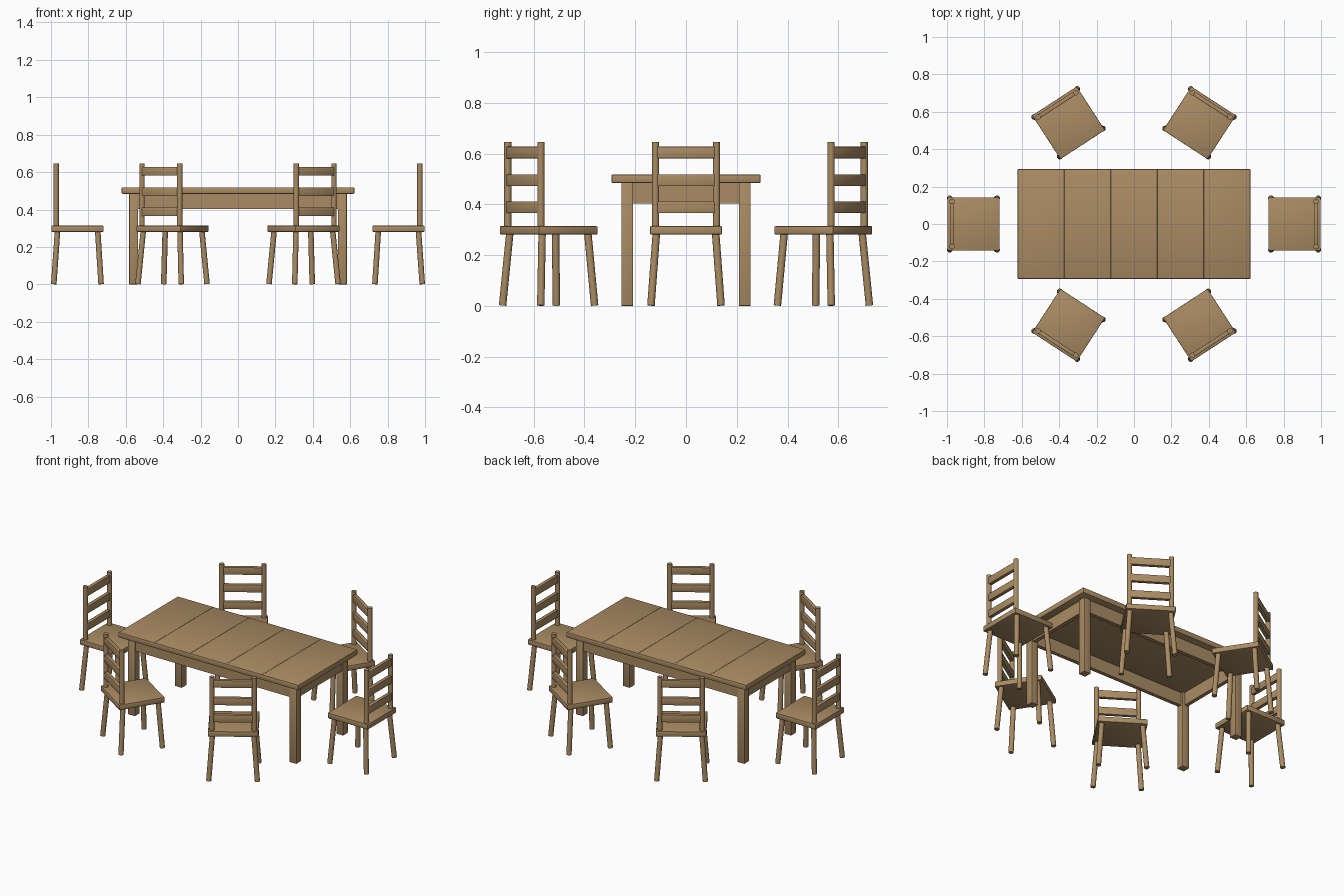
import bpy, bmesh, math
from mathutils import Matrix, Vector

cube = bpy.data.objects.get("Cube")
if cube:
    bpy.data.objects.remove(cube, do_unlink=True)

wood = bpy.data.materials.new("brown_wood")
wood.use_nodes = True
color = (0.40, 0.26, 0.125, 1)
wood.diffuse_color = color
bsdf = next(n for n in wood.node_tree.nodes if n.type == "BSDF_PRINCIPLED")
bsdf.inputs["Base Color"].default_value = color
bsdf.inputs["Roughness"].default_value = 0.8


def finish(bm, name):
    mesh = bpy.data.meshes.new(name)
    bmesh.ops.recalc_face_normals(bm, faces=bm.faces[:])
    bm.to_mesh(mesh)
    bm.free()
    mesh.materials.append(wood)
    mesh.shade_smooth()
    mesh.set_sharp_from_angle(angle=math.radians(30))
    return mesh


def box_bm(lo, hi, bevel=0.0):
    lo, hi = Vector(lo), Vector(hi)
    bm = bmesh.new()
    bmesh.ops.create_cube(bm, size=1)
    bmesh.ops.scale(bm, vec=hi - lo, verts=bm.verts[:])
    bmesh.ops.translate(bm, vec=(lo + hi) / 2, verts=bm.verts[:])
    if bevel:
        bmesh.ops.bevel(bm, geom=bm.edges[:], offset=bevel, segments=2,
                        profile=0.5, affect="EDGES")
    return bm


def box(name, lo, hi, bevel=0.0):
    return finish(box_bm(lo, hi, bevel), name)


def rod(name, start, end, radius):
    start, end = Vector(start), Vector(end)
    axis = end - start
    turn = axis.to_track_quat("Z", "Y").to_matrix().to_4x4()
    bm = bmesh.new()
    bmesh.ops.create_cone(bm, cap_ends=True, segments=16, radius1=radius,
                          radius2=radius, depth=axis.length,
                          matrix=Matrix.Translation((start + end) / 2) @ turn)
    return finish(bm, name)


def place(mesh, name, matrix=Matrix()):
    obj = bpy.data.objects.new(name, mesh)
    bpy.context.collection.objects.link(obj)
    obj.matrix_world = matrix


# Table top with shallow grooves between five boards
half_x, half_y, top = 0.622, 0.294, 0.518
bm = box_bm((-half_x, -half_y, 0.484), (half_x, half_y, top), 0.005)
for i in range(1, 5):
    seam = -half_x + i * 2 * half_x / 5
    for offset in (-0.001, 0, 0.001):
        bmesh.ops.bisect_plane(bm, geom=bm.verts[:] + bm.edges[:] + bm.faces[:],
                               plane_co=(seam + offset, 0, 0), plane_no=(1, 0, 0))
    for v in bm.verts:
        if abs(v.co.x - seam) < 0.0002 and v.co.z > top - 0.001:
            v.co.z -= 0.002
place(finish(bm, "table_top"), "table_top")

# Table legs and aprons
leg_x, leg_y, leg_w = 0.582, 0.255, 0.047
for sx, side in ((-1, "right"), (1, "left")):
    for sy, end in ((-1, "front"), (1, "back")):
        xs = sorted((sx * leg_x, sx * (leg_x - leg_w)))
        ys = sorted((sy * leg_y, sy * (leg_y - leg_w)))
        name = f"table_leg_{end}_{side}"
        place(box(name, (xs[0], ys[0], 0), (xs[1], ys[1], 0.484), 0.002), name)
inset, thick = 0.008, 0.024
for s, end, side in ((-1, "front", "right"), (1, "back", "left")):
    ys = sorted((s * (leg_y - inset), s * (leg_y - inset - thick)))
    xs = sorted((s * (leg_x - inset), s * (leg_x - inset - thick)))
    inner_x, inner_y = leg_x - leg_w, leg_y - leg_w
    place(box("apron", (-inner_x, ys[0], 0.403), (inner_x, ys[1], 0.484)), "apron_" + end)
    place(box("apron", (xs[0], -inner_y, 0.403), (xs[1], inner_y, 0.484)), "apron_" + side)

# Chair parts, facing +x
chair = {"seat": box("seat", (-0.139, -0.142, 0.281), (0.139, 0.142, 0.314), 0.004)}
for sy, side in ((-1, "right"), (1, "left")):
    for foot, knee, end in ((-0.127, -0.107, "back"), (0.126, 0.108, "front")):
        name = f"leg_{end}_{side}"
        chair[name] = rod(name, (foot, sy * 0.138, 0.0015), (knee, sy * 0.117, 0.285), 0.0148)
    name = "back_post_" + side
    chair[name] = rod(name, (-0.1145, sy * 0.12, 0.31), (-0.1145, sy * 0.12, 0.645), 0.0145)
for i, z in enumerate((0.365, 0.472, 0.581)):
    name = f"back_slat_{i + 1}"
    chair[name] = box(name, (-0.126, -0.118, z), (-0.104, 0.118, z + 0.046), 0.002)

# Six chairs around the table
spots = [("right_end", -0.858, 0, 0), ("left_end", 0.858, 0, 180)]
for sy, end in ((-1, "front"), (1, "back")):
    spots.append((end + "_right", -0.35, sy * 0.541, -sy * 57))
    spots.append((end + "_left", 0.35, sy * 0.541, 180 + sy * 57))
for spot, x, y, angle in spots:
    matrix = Matrix.Translation((x, y, 0)) @ Matrix.Rotation(math.radians(angle), 4, "Z")
    for part, mesh in chair.items():
        place(mesh, f"chair_{spot}_{part}", matrix)
